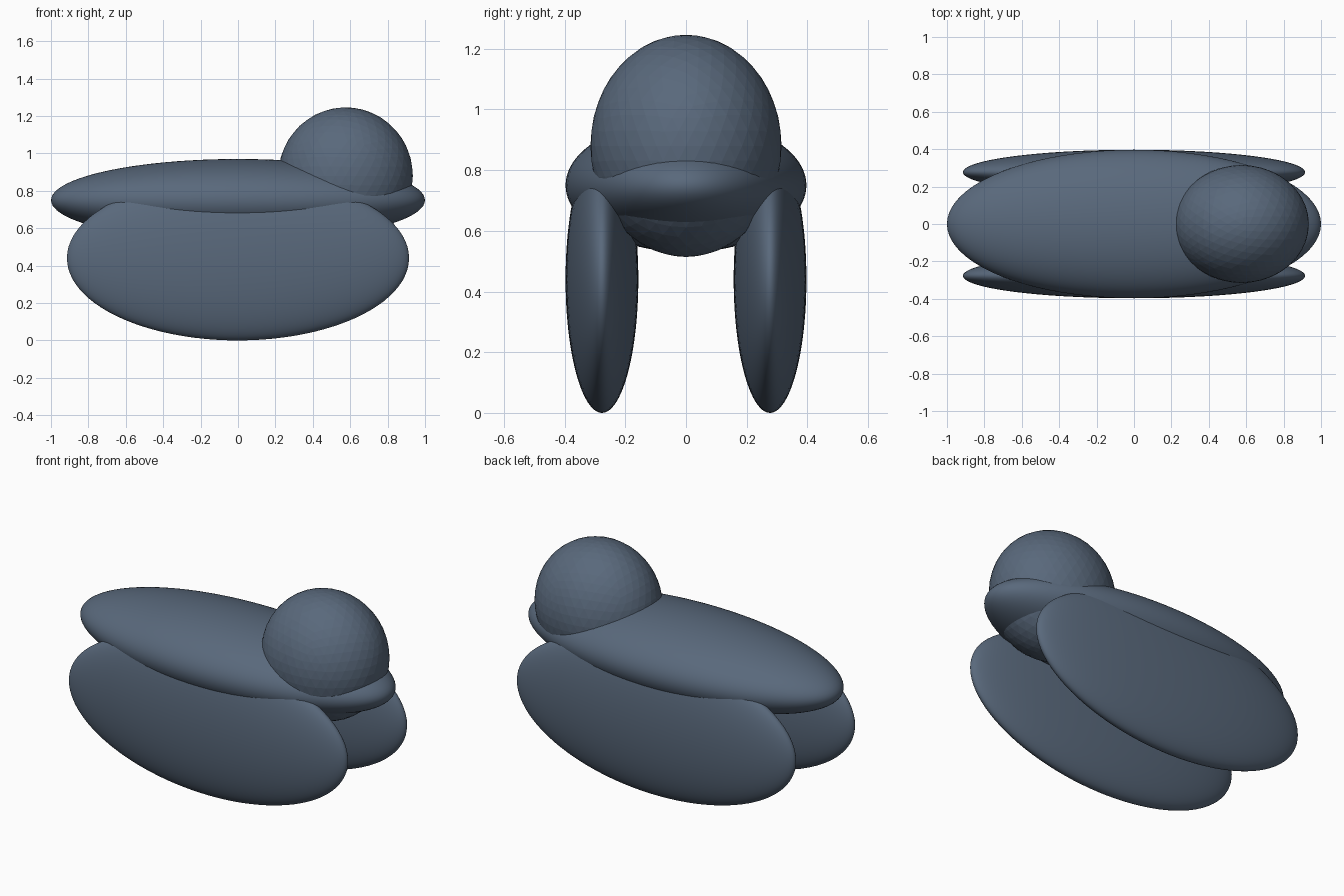
import bpy

cube = bpy.data.objects.get("Cube")
if cube:
    bpy.data.objects.remove(cube, do_unlink=True)

# Slate blue paint shared by every part
COLOUR = (0.10, 0.14, 0.20, 1)
paint = bpy.data.materials.new("slate_blue")
paint.use_nodes = True
paint.diffuse_color = COLOUR
paint.node_tree.nodes["Principled BSDF"].inputs["Base Color"].default_value = COLOUR


def ellipsoid(name, centre, radii, detail, smooth):
    bpy.ops.mesh.primitive_ico_sphere_add(subdivisions=detail, radius=1, location=centre)
    part = bpy.context.object
    part.name = part.data.name = name
    part.scale = radii
    bpy.ops.object.transform_apply(location=False, rotation=False, scale=True)
    if smooth:
        bpy.ops.object.shade_smooth()
    part.data.materials.append(paint)
    return part


# Flattened main body
ellipsoid("body", (0, 0, 0.75), (1, 0.397, 0.22), 5, True)

# Faceted dome that sinks through the body
ellipsoid("dome", (0.575, 0, 0.88), (0.36, 0.315, 0.366), 4, False)

# Pair of upright side floats
for side, y in (("right", -0.277), ("left", 0.277)):
    ellipsoid(side + "_float", (0, y, 0.44), (0.915, 0.12, 0.44), 5, True)
